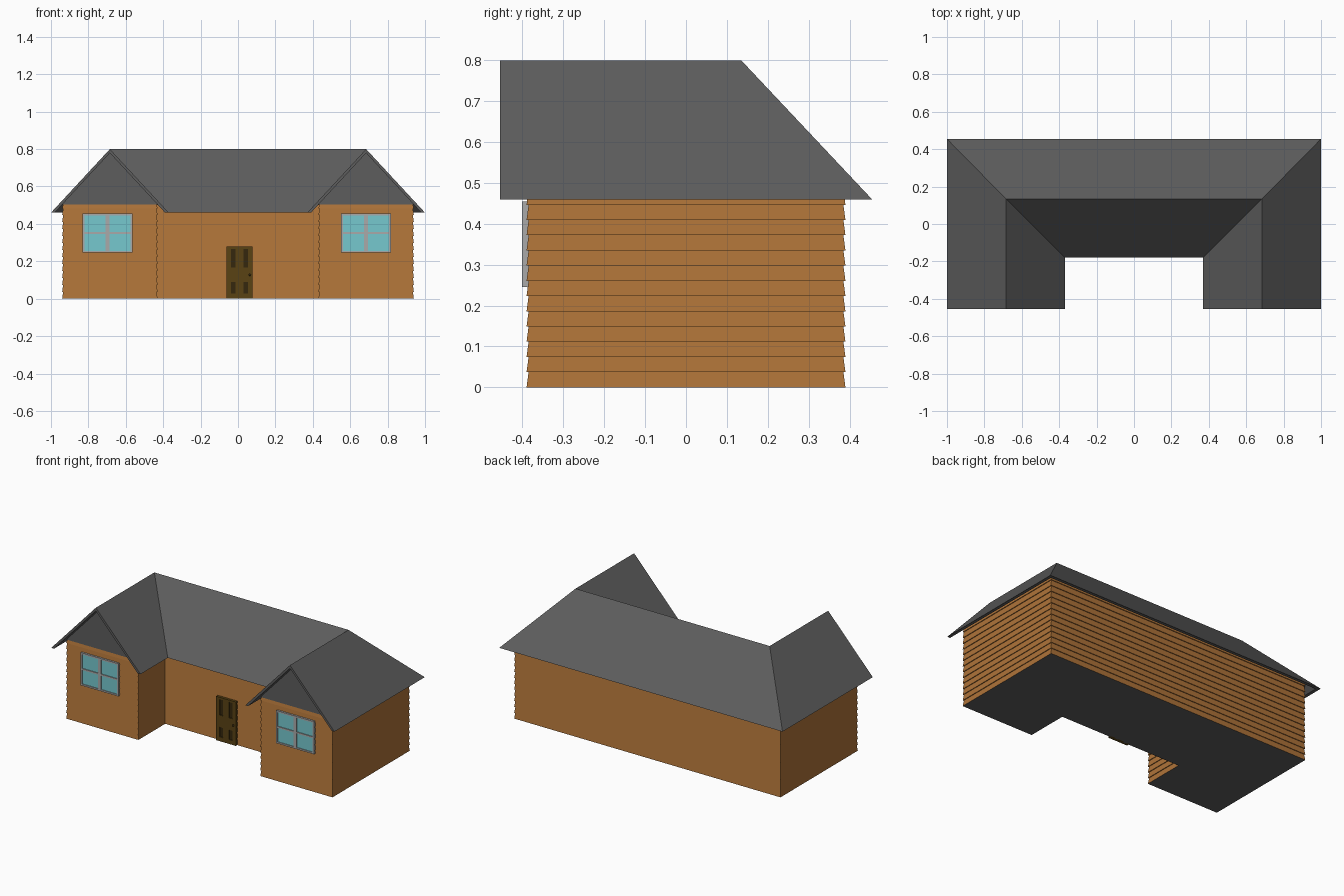
import bpy, bmesh

if "Cube" in bpy.data.objects:
    bpy.data.objects.remove(bpy.data.objects["Cube"])


def material(name, rgb):
    m = bpy.data.materials.new(name)
    m.diffuse_color = (*rgb, 1)
    m.use_nodes = True
    m.node_tree.nodes["Principled BSDF"].inputs["Base Color"].default_value = m.diffuse_color
    return m


WOOD = material("wood", (0.42, 0.17, 0.04))
SLATE = material("slate", (0.11, 0.11, 0.11))
DOOR = material("door_wood", (0.10, 0.055, 0.007))
DARK = material("door_inset", (0.035, 0.02, 0.004))
GLASS = material("glass", (0.18, 0.58, 0.62))
TRIM = material("trim", (0.40, 0.40, 0.40))


def make(name, bm, mat):
    bmesh.ops.recalc_face_normals(bm, faces=bm.faces[:])
    me = bpy.data.meshes.new(name)
    bm.to_mesh(me)
    bm.free()
    me.materials.append(mat)
    ob = bpy.data.objects.new(name, me)
    bpy.context.collection.objects.link(ob)
    return ob


def add_box(bm, x0, x1, y0, y1, z0, z1):
    vs = bmesh.ops.create_cube(bm, size=1)["verts"]
    for v in vs:
        v.co.x = x0 if v.co.x < 0 else x1
        v.co.y = y0 if v.co.y < 0 else y1
        v.co.z = z0 if v.co.z < 0 else z1


def boxes(name, mat, *specs):
    bm = bmesh.new()
    for s in specs:
        add_box(bm, *s)
    return make(name, bm, mat)


def bridge(bm, a, b):
    for i in range(len(a)):
        j = (i + 1) % len(a)
        bm.faces.new((a[i], a[j], b[j], b[i]))


# U-shaped wall outline, moved inward by o
def outline(o):
    right = [(0.43 + o, -0.12 + o), (0.43 + o, -0.39 + o),
             (0.94 - o, -0.39 + o), (0.94 - o, 0.39 - o)]
    return right + [(-x, y) for x, y in reversed(right)]


# Clapboard walls: every board leans out at its lower edge
STEP, TOP, LEAN = 0.0372, 0.505, 0.005
bm = bmesh.new()
prev = None
for i in range(14):
    z0 = i * STEP
    z1 = min(z0 + STEP, TOP)
    low = [bm.verts.new((x, y, z0)) for x, y in outline(0)]
    high = [bm.verts.new((x, y, z1)) for x, y in outline(LEAN)]
    if prev:
        bridge(bm, prev, low)
    bridge(bm, low, high)
    prev = high
make("clapboard_walls", bm, WOOD)

# Floor
bm = bmesh.new()
f = bm.faces.new([bm.verts.new((x, y, 0)) for x, y in outline(0)])
make("floor", bm, SLATE)


# Roof skin: hipped back corners, two front gables, valleys in the recess
def roof_skin(bm, d, ridge):
    half = [(1 - d, 0.455 - d, 0.46), (0.685, 0.135, ridge),
            (0.685, -0.455, ridge), (1 - d, -0.455, 0.46),
            (0.37 + d, -0.455, 0.46), (0.37 + d, -0.18 + d, 0.46)]
    r = [bm.verts.new(p) for p in half]
    l = [bm.verts.new((-x, y, z)) for x, y, z in half]
    for s in (r, l):
        bm.faces.new((s[0], s[1], s[2], s[3]))
        bm.faces.new((s[1], s[5], s[4], s[2]))
    bm.faces.new((r[0], r[1], l[1], l[0]))
    bm.faces.new((r[1], l[1], l[5], r[5]))
    rim = (0, 3, 2, 4, 5)
    return [r[i] for i in rim] + [l[i] for i in reversed(rim)]


bm = bmesh.new()
bridge(bm, roof_skin(bm, 0, 0.80), roof_skin(bm, 0.02, 0.779))
make("roof", bm, SLATE)

# Gable ends under the roof overhang
for side, s in (("left", -1), ("right", 1)):
    bm = bmesh.new()
    tri = [(0.43, 0.503), (0.94, 0.503), (0.685, 0.782)]
    front = [bm.verts.new((s * x, -0.387, z)) for x, z in tri]
    back = [bm.verts.new((s * x, -0.37, z)) for x, z in tri]
    bm.faces.new(front)
    bm.faces.new(back)
    bridge(bm, front, back)
    make(side + "_gable", bm, SLATE)

# Windows: outer frame, cross bars and four panes
W, Z0, Z1, B = 0.1335, 0.246, 0.455, 0.010
ZM = (Z0 + Z1) / 2
for side, cx in (("left", -0.698), ("right", 0.684)):
    y0, y1 = -0.401, -0.38
    boxes(side + "_window_frame", TRIM,
          (cx - W, cx - W + B, y0, y1, Z0, Z1),
          (cx + W - B, cx + W, y0, y1, Z0, Z1),
          (cx - W + B, cx + W - B, y0, y1, Z0, Z0 + B),
          (cx - W + B, cx + W - B, y0, y1, Z1 - B, Z1),
          (cx - B, cx + B, y0, y1, Z0 + B, Z1 - B),
          (cx - W + B, cx - B, y0, y1, ZM - B / 2, ZM + B / 2),
          (cx + B, cx + W - B, y0, y1, ZM - B / 2, ZM + B / 2))
    boxes(side + "_window_glass", GLASS,
          (cx - W + B / 2, cx + W - B / 2, -0.396, -0.382, Z0 + B / 2, Z1 - B / 2))

# Door: stiles and rails around four sunken panels
cx, hw, y0, y1 = 0.0085, 0.0695, -0.134, -0.11
a, b = 0.046, 0.022
boxes("door_frame", DOOR,
      (cx - hw, cx - a, y0, y1, 0, 0.28), (cx + a, cx + hw, y0, y1, 0, 0.28),
      (cx - b, cx + b, y0, y1, 0, 0.28),
      *[(cx + s0, cx + s1, y0, y1, z0, z1)
        for s0, s1 in ((-a, -b), (b, a))
        for z0, z1 in ((0, 0.027), (0.09, 0.166), (0.267, 0.28))])
boxes("door_panels", DARK, (cx - a, cx + a, -0.128, y1, 0.02, 0.27))

# Door knob
bm = bmesh.new()
bmesh.ops.create_uvsphere(bm, u_segments=10, v_segments=6, radius=0.006)
make("door_knob", bm, DARK).location = (0.063, -0.138, 0.128)
